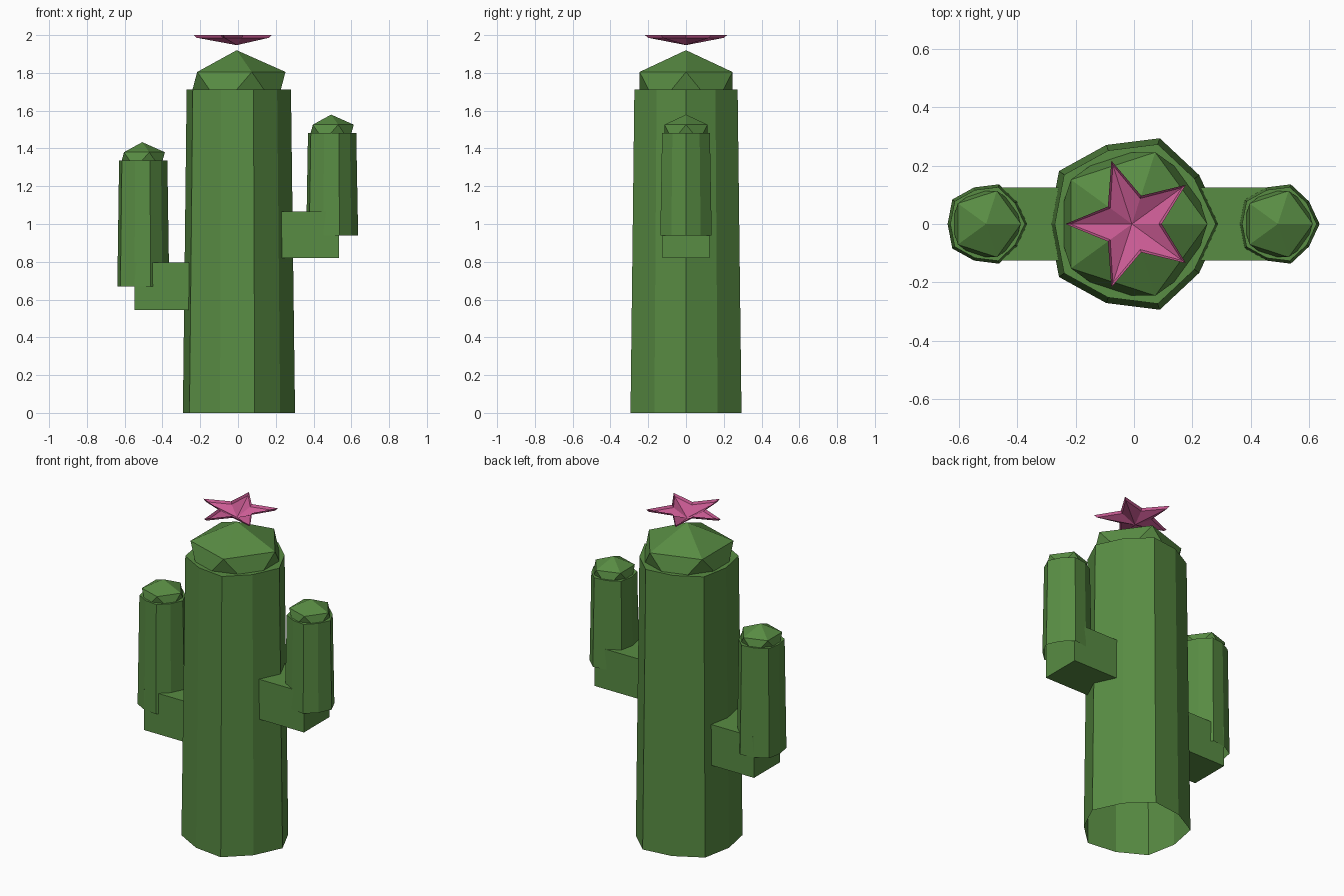
import bpy, bmesh, math
from mathutils import Matrix

if "Cube" in bpy.data.objects:
    bpy.data.objects.remove(bpy.data.objects["Cube"])

CX = -0.007  # plant axis


def material(name, rgb):
    m = bpy.data.materials.new(name)
    m.diffuse_color = (*rgb, 1)
    m.use_nodes = True
    m.node_tree.nodes["Principled BSDF"].inputs["Base Color"].default_value = m.diffuse_color
    return m


GREEN = material("cactus green", (0.098, 0.262, 0.056))
PINK = material("flower pink", (0.60, 0.107, 0.30))


def finish(name, bm, mat):
    me = bpy.data.meshes.new(name)
    bm.to_mesh(me)
    bm.free()
    me.materials.append(mat)
    ob = bpy.data.objects.new(name, me)
    bpy.context.collection.objects.link(ob)
    return ob


def ring(bm, x, z, radii, n=10, turn=0.0):
    # ring of points with alternating radii
    return [bm.verts.new((x + radii[i % 2] * math.cos(turn + math.tau * i / n),
                          radii[i % 2] * math.sin(turn + math.tau * i / n), z))
            for i in range(n)]


def bridge(bm, a, b):
    n = len(a)
    for i in range(n):
        j = (i + 1) % n
        bm.faces.new((a[i], a[j], b[j], b[i]))


def stem(name, x, z0, z1, r):
    # ribbed, slightly tapered column, open underneath
    bm = bmesh.new()
    low = ring(bm, x, z0, (r, r * 0.922))
    top = ring(bm, x, z1, (r * 0.93, r * 0.857))
    bridge(bm, low, top)
    bm.faces.new(top)
    finish(name, bm, GREEN)
    # flattened faceted cap
    bm = bmesh.new()
    R = r * 0.935
    bmesh.ops.create_icosphere(bm, subdivisions=1, radius=1.0,
                               matrix=Matrix.Translation((x, 0, z1)) @ Matrix.Diagonal((R, R, R * 0.72, 1)))
    finish(name + "_cap", bm, GREEN)


def branch(name, x0, x1, z0, z1):
    bm = bmesh.new()
    bmesh.ops.create_cube(bm, size=1.0, matrix=Matrix.Translation(((x0 + x1) / 2, 0, (z0 + z1) / 2))
                          @ Matrix.Diagonal((abs(x1 - x0), 0.25, z1 - z0, 1)))
    finish(name, bm, GREEN)


# trunk and arms
stem("trunk", CX, 0.0, 1.712, 0.309)
stem("left_arm", CX - 0.5, 0.67, 1.337, 0.143)
stem("right_arm", CX + 0.5, 0.94, 1.483, 0.143)
branch("left_branch", CX - 0.542, -0.2, 0.545, 0.795)
branch("right_branch", 0.2, CX + 0.542, 0.82, 1.065)

# star flower: shallow dish with a steeper rim
bm = bmesh.new()
rim = ring(bm, CX, 2.0, (0.228, 0.102), turn=math.pi)
inner = ring(bm, CX, 1.986, (0.212, 0.092), turn=math.pi)
bridge(bm, rim, inner)
centre = bm.verts.new((CX, 0, 1.947))
for i in range(10):
    bm.faces.new((inner[i], inner[(i + 1) % 10], centre))
finish("flower", bm, PINK)
